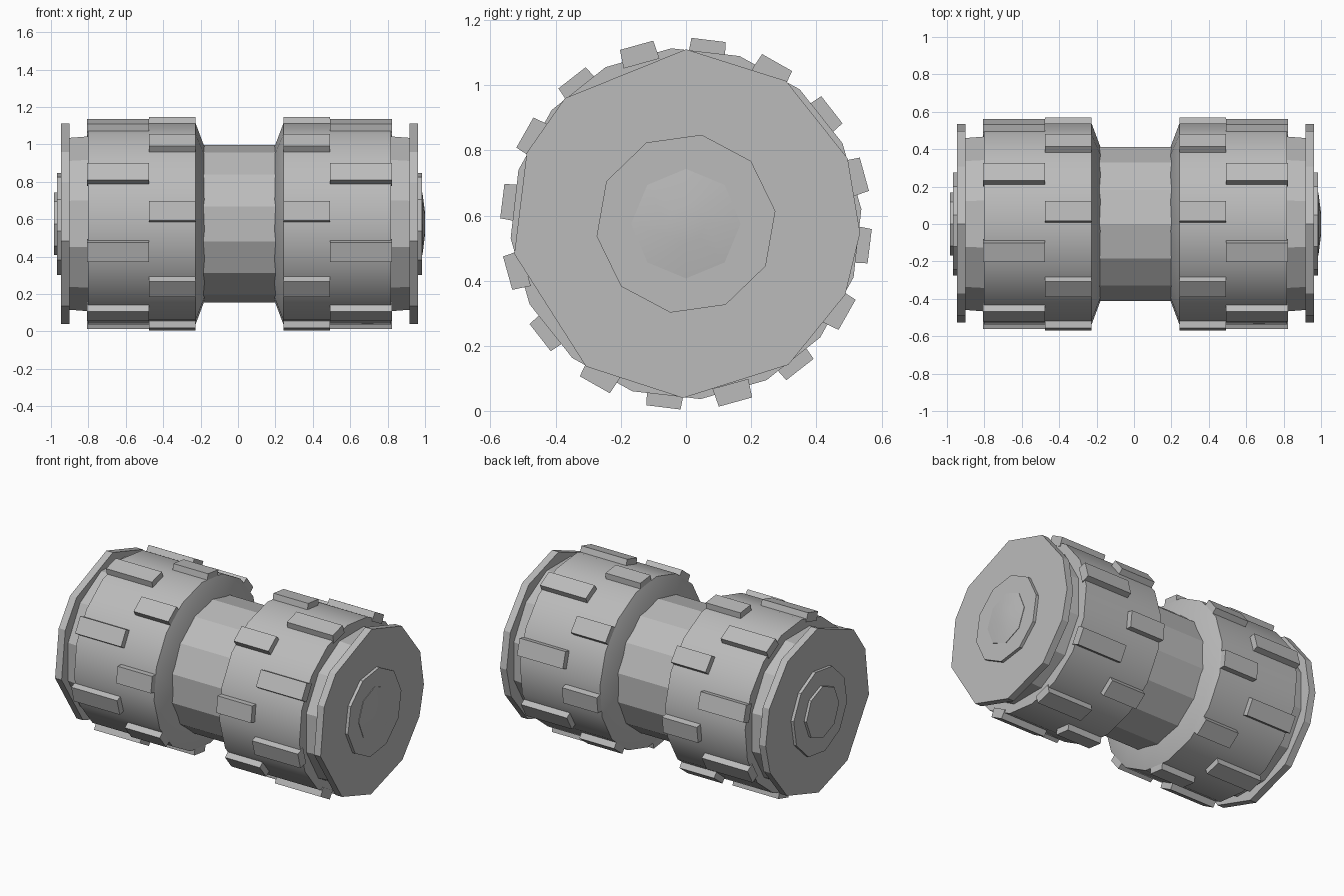
import bpy, math
from mathutils import Matrix, Vector

cube = bpy.data.objects.get("Cube")
if cube:
    bpy.data.objects.remove(cube)

AXIS_Z = 0.575   # height of the roller's axis
SHIFT = 0.008    # the shaft centre sits slightly left of the origin

grey = bpy.data.materials.new("grey")
grey.use_nodes = True
grey.diffuse_color = (0.5, 0.5, 0.5, 1)
grey.node_tree.nodes["Principled BSDF"].inputs["Base Color"].default_value = (0.5, 0.5, 0.5, 1)


def add_object(name, verts, faces, smooth=0):
    mesh = bpy.data.meshes.new(name)
    mesh.from_pydata(verts, [], faces)
    mesh.update()
    mesh.materials.append(grey)
    obj = bpy.data.objects.new(name, mesh)
    bpy.context.collection.objects.link(obj)
    if smooth:
        bpy.ops.object.select_all(action='DESELECT')
        obj.select_set(True)
        bpy.context.view_layer.objects.active = obj
        bpy.ops.object.shade_smooth_by_angle(angle=math.radians(smooth))
    return obj


def lathe(name, profile, angles, side=1, smooth=0):
    """Turn (x, radius) points about the long axis; x runs outward on the given side."""
    n = len(angles)
    verts, faces = [], []
    for x, r in profile:
        for a in angles:
            t = math.radians(a)
            verts.append((side * x + SHIFT, r * math.cos(t), AXIS_Z + r * math.sin(t)))
    for k in range(len(profile) - 1):
        for i in range(n):
            j = (i + 1) % n
            quad = (k * n + i, k * n + j, k * n + n + j, k * n + n + i)
            faces.append(quad[::-1] if side > 0 else quad)
    start = tuple(range(n))
    end = tuple((len(profile) - 1) * n + i for i in range(n))
    faces += [start, end[::-1]] if side < 0 else [start[::-1], end]
    if side > 0:
        faces = [f[::-1] if i < len(faces) - 2 else f for i, f in enumerate(faces)]
    else:
        faces = [f[::-1] if i < len(faces) - 2 else f for i, f in enumerate(faces)]
    return add_object(name, verts, faces, smooth)


def even(sides, start=0):
    return [start + 360 * i / sides for i in range(sides)]


def tread(name, x0, x1, angle, side):
    """Raised block standing on the drum, slightly narrower on top."""
    turn = Matrix.Rotation(math.radians(angle), 3, 'X')
    verts = []
    for r, w in ((0.51, 0.057), (0.568, 0.053)):
        for x, y in ((x0, -w), (x1, -w), (x1, w), (x0, w)):
            p = turn @ Vector((side * x, r, y))
            verts.append((p.x + SHIFT, p.y, p.z + AXIS_Z))
    faces = [(3, 2, 1, 0), (4, 5, 6, 7), (0, 1, 5, 4),
             (1, 2, 6, 5), (2, 3, 7, 6), (3, 0, 4, 7)]
    # The local frame is left-handed on the +x side
    if side > 0:
        faces = [f[::-1] for f in faces]
    return add_object(name, verts, faces)


# Central shaft
lathe("shaft", [(-0.22, 0.422), (0.22, 0.422)], even(14, 12.9), 1, 0)

plate_angles = [90, 55, 22, -3, -24, -54, -91, -125, -170, -204, -226][::-1]

for side, label in ((1, "left"), (-1, "right")):
    # Drum with a bevelled inner shoulder
    lathe(label + "_drum", [(0.188, 0.415), (0.235, 0.54), (0.81, 0.54)],
          even(16, 4.75), side, 24)
    # Recessed neck and end plate
    lathe(label + "_neck", [(0.79, 0.485), (0.92, 0.475)], even(12, 15), side)
    lathe(label + "_end_plate", [(0.908, 0.535), (0.955, 0.535)], plate_angles, side)
    # Stepped hub on the end
    lathe(label + "_hub", [(0.95, 0.277), (0.975, 0.277)], even(10, 8), side)
    cap = [(0.97, 0.168), (0.982, 0.168), (0.992, 0.06)]
    if side < 0:
        cap = [(0.97, 0.168), (0.992, 0.168)]
    else:
        cap = [(0.965, 0.168), (0.978, 0.168), (0.992, 0.06)]
    lathe(label + "_hub_cap", cap, even(8, 0), side, 30)
    # Two staggered rows of treads
    for i in range(16):
        angle = 83 + 22.5 * i
        if i % 2 == 0:
            tread(label + "_inner_tread", 0.235, 0.485, angle, side)
        else:
            tread(label + "_outer_tread", 0.485, 0.815, angle, side)
